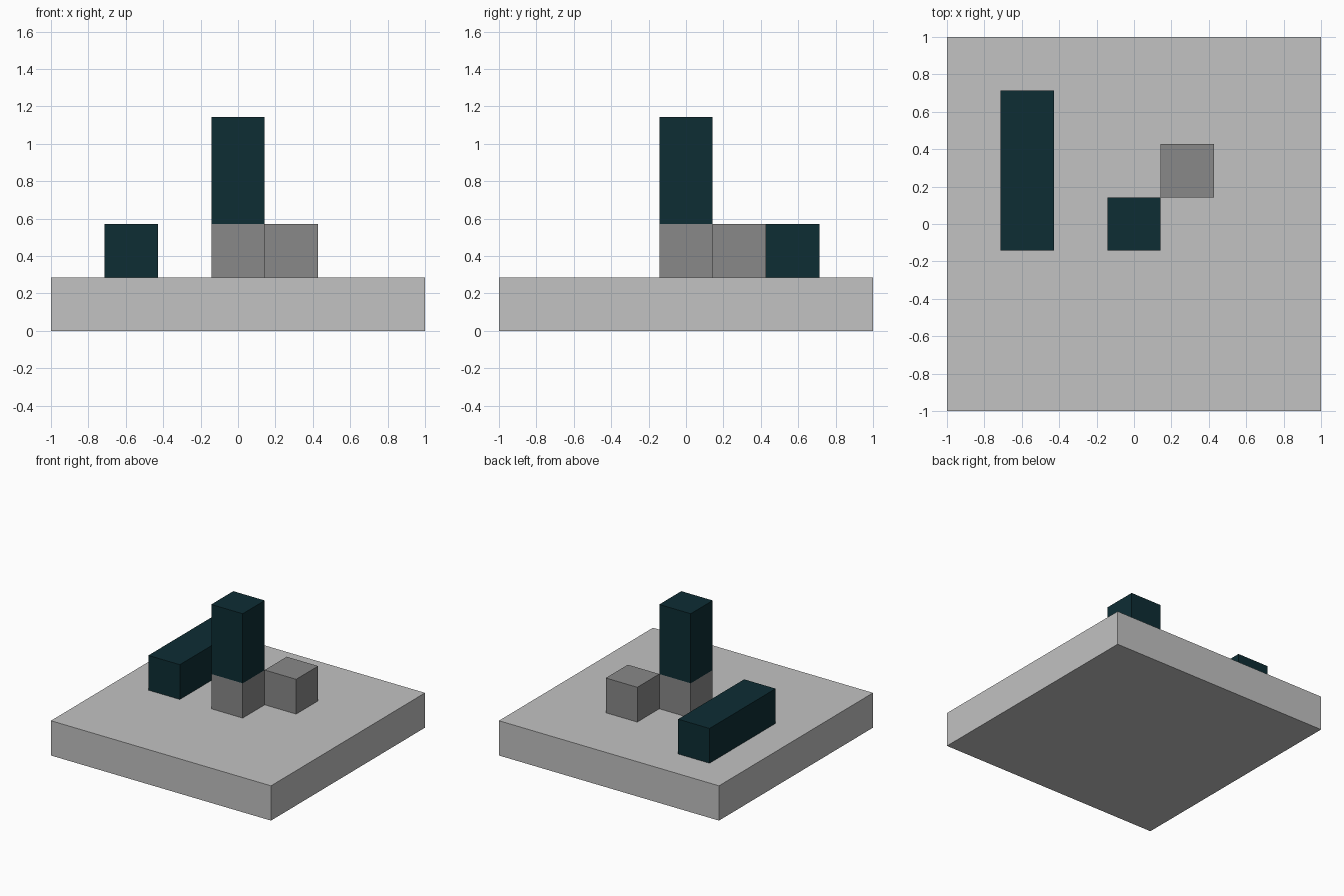
import bpy
from mathutils import Matrix, Vector
import bmesh

cube = bpy.data.objects.get("Cube")
if cube:
    bpy.data.objects.remove(cube, do_unlink=True)

UNIT = 2 / 7  # edge of one block; the slab is seven blocks wide


def make_material(name, rgb):
    mat = bpy.data.materials.new(name)
    mat.use_nodes = True
    color = (*rgb, 1)
    mat.diffuse_color = color
    bsdf = mat.node_tree.nodes["Principled BSDF"]
    bsdf.inputs["Base Color"].default_value = color
    bsdf.inputs["Roughness"].default_value = 0.8
    return mat


def block(name, low, size, mat):
    """Box given by its low corner and size, both counted in blocks."""
    size = Vector(size)
    center = (Vector(low) + size / 2) * UNIT
    bm = bmesh.new()
    bmesh.ops.create_cube(bm, size=1, matrix=Matrix.Diagonal((*(size * UNIT), 1)))
    mesh = bpy.data.meshes.new(name)
    bm.to_mesh(mesh)
    bm.free()
    mesh.materials.append(mat)
    obj = bpy.data.objects.new(name, mesh)
    obj.location = center
    bpy.context.collection.objects.link(obj)
    return obj


light_grey = make_material("light grey", (0.54, 0.54, 0.54))
mid_grey = make_material("mid grey", (0.25, 0.25, 0.25))
dark_teal = make_material("dark teal", (0.004, 0.026, 0.034))

# Ground slab
block("base_slab", (-3.5, -3.5, 0), (7, 7, 1), light_grey)

# Central tower on its grey footing
block("tower_footing", (-0.5, -0.5, 1), (1, 1, 1), mid_grey)
block("tower_column", (-0.5, -0.5, 2), (1, 1, 2), dark_teal)

# Loose block touching the footing's corner
block("corner_block", (0.5, 0.5, 1), (1, 1, 1), mid_grey)

# Long bar lying along the right side
block("side_bar", (-2.5, -0.5, 1), (1, 3, 1), dark_teal)
